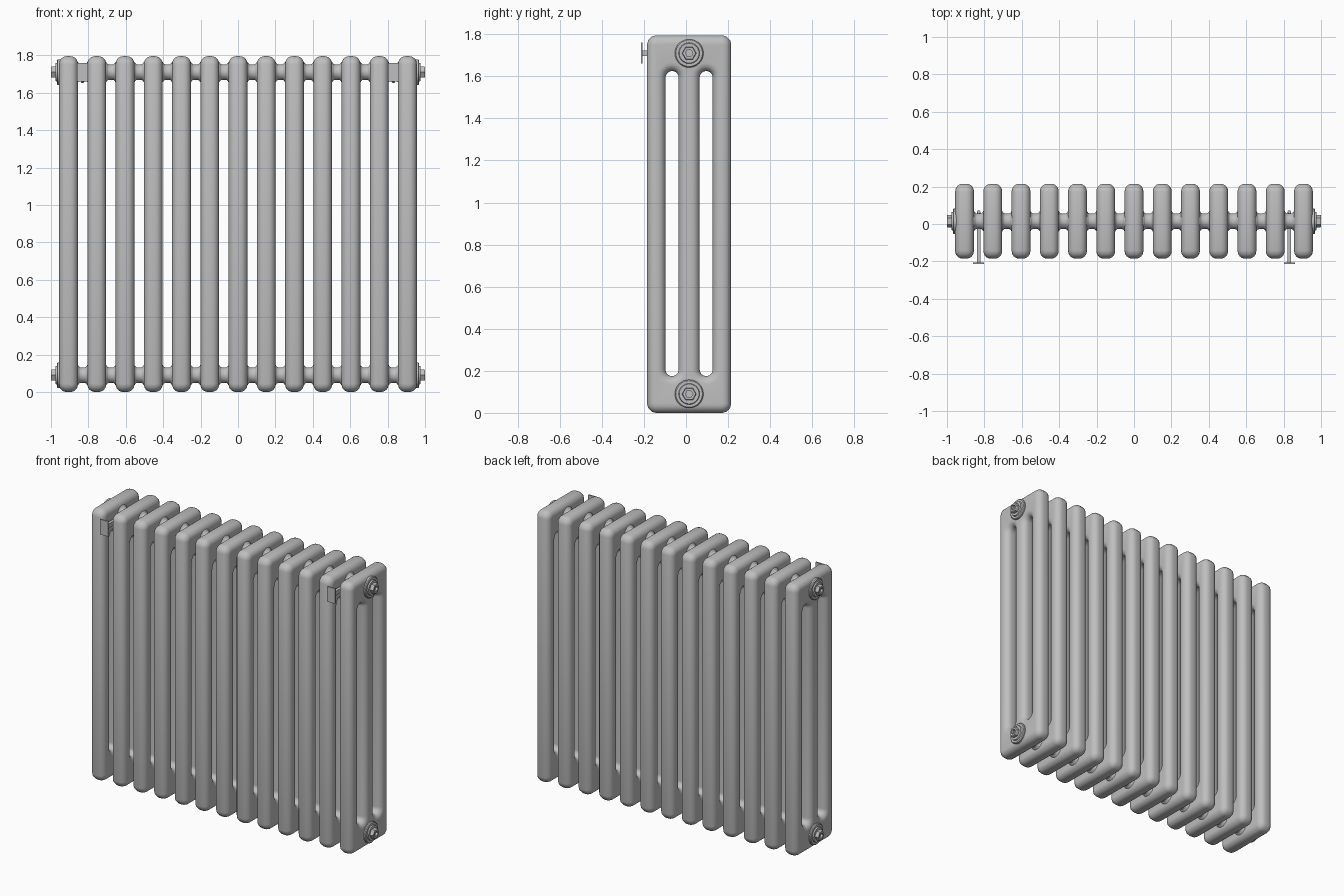
import bpy, bmesh, math
from mathutils import Matrix, Vector

cube = bpy.data.objects.get("Cube")
if cube:
    bpy.data.objects.remove(cube, do_unlink=True)

COUNT, PITCH = 13, 0.151      # number of sections and their spacing
YC, TOP = 0.015, 1.795        # depth centre and total height
HUBS = {"lower": 0.09, "upper": 1.71}
HALF, ROUND = 0.05, 0.04      # half thickness and edge rounding of a section

paint = bpy.data.materials.new("light grey enamel")
paint.use_nodes = True
grey = (0.52, 0.52, 0.52, 1)
paint.diffuse_color = grey
paint.node_tree.nodes["Principled BSDF"].inputs["Base Color"].default_value = grey


def add(name, mesh, loc=(0, 0, 0)):
    if not mesh.materials:
        mesh.materials.append(paint)
    ob = bpy.data.objects.new(name, mesh)
    ob.location = loc
    bpy.context.collection.objects.link(ob)
    return ob


def smooth(ob, angle=35):
    bpy.ops.object.select_all(action='DESELECT')
    ob.select_set(True)
    bpy.context.view_layer.objects.active = ob
    bpy.ops.object.shade_smooth_by_angle(angle=math.radians(angle))


def lathe(name, profile, sides=32):
    """Revolve (x, radius) pairs about the x axis."""
    bm = bmesh.new()
    rings = []
    for x, r in profile:
        if r == 0:
            rings.append([bm.verts.new((x, 0, 0))] * sides)
        else:
            turn = [2 * math.pi * i / sides for i in range(sides)]
            rings.append([bm.verts.new((x, r * math.cos(a), r * math.sin(a))) for a in turn])
    for a, b in zip(rings, rings[1:]):
        for i in range(sides):
            j = (i + 1) % sides
            bm.faces.new(list(dict.fromkeys((a[i], a[j], b[j], b[i]))))
    bmesh.ops.recalc_face_normals(bm, faces=bm.faces)
    mesh = bpy.data.meshes.new(name)
    bm.to_mesh(mesh)
    bm.free()
    return mesh


def box(name, size, loc):
    bm = bmesh.new()
    bmesh.ops.create_cube(bm, size=1, matrix=Matrix.Diagonal((*size, 1)))
    mesh = bpy.data.meshes.new(name)
    bm.to_mesh(mesh)
    bm.free()
    return add(name, mesh, loc)


def rounded(y0, y1, z0, z1, r, steps=8):
    """Points of a rounded rectangle."""
    pts = []
    corners = [(y1 - r, z1 - r), (y0 + r, z1 - r), (y0 + r, z0 + r), (y1 - r, z0 + r)]
    for k, (y, z) in enumerate(corners):
        for i in range(steps + 1):
            a = (k + i / steps) * math.pi / 2
            pts.append((y + r * math.cos(a), z + r * math.sin(a)))
    return pts


# Section: slotted outline with a rounded edge all round
curve = bpy.data.curves.new("section_outline", 'CURVE')
curve.dimensions, curve.fill_mode = '2D', 'BOTH'
curve.extrude, curve.bevel_depth, curve.bevel_resolution = HALF - ROUND, ROUND, 5
slot = 0.031 + ROUND
outlines = [rounded(-0.2 + ROUND, 0.2 - ROUND, ROUND, TOP - ROUND, 0.008, 3)]
for c in (-0.081, 0.081):
    outlines.append(rounded(c - slot, c + slot, 0.175 - ROUND, 1.625 + ROUND, slot - 0.0005))
for pts in outlines:
    sp = curve.splines.new('POLY')
    sp.points.add(len(pts) - 1)
    for p, (y, z) in zip(sp.points, pts):
        p.co = (y, z, 0, 1)
    sp.use_cyclic_u = True
helper = bpy.data.objects.new("section_outline", curve)
bpy.context.collection.objects.link(helper)
bpy.context.view_layer.update()
section = bpy.data.meshes.new_from_object(helper.evaluated_get(bpy.context.evaluated_depsgraph_get()))
bpy.data.objects.remove(helper, do_unlink=True)
section.materials.clear()
section.transform(Matrix(((0, 0, 1, 0), (1, 0, 0, 0), (0, 1, 0, 0), (0, 0, 0, 1))))
bm = bmesh.new()
bm.from_mesh(section)
bmesh.ops.remove_doubles(bm, verts=bm.verts, dist=0.0001)
bmesh.ops.recalc_face_normals(bm, faces=bm.faces)
bm.to_mesh(section)
bm.free()
first = -PITCH * (COUNT - 1) / 2
for i in range(COUNT):
    ob = add(f"section_{i + 1}", section, (first + i * PITCH, YC, 0))
smooth(ob)

# Flared pipe joints between the sections
gap = PITCH / 2 - HALF
joint = lathe("joint", [(-gap - 0.01, 0.058), (-gap, 0.055), (-gap + 0.006, 0.046), (-gap + 0.012, 0.042),
                        (gap - 0.012, 0.042), (gap - 0.006, 0.046), (gap, 0.055), (gap + 0.01, 0.058)])
for level, z in HUBS.items():
    for i in range(COUNT - 1):
        ob = add(f"{level}_joint_{i + 1}", joint, (first + (i + 0.5) * PITCH, YC, z))
smooth(ob, 50)

# End plugs: stepped flange, hexagonal nut and a recessed socket
face = -first + HALF
flange = lathe("flange", [(face - 0.01, 0.068), (face + 0.008, 0.068), (face + 0.013, 0.063),
                          (face + 0.013, 0.05), (face + 0.021, 0.047), (face + 0.021, 0)])
nut = lathe("nut", [(face + 0.01, 0.034), (0.996, 0.034), (1, 0.031), (1, 0.018),
                    (0.985, 0.018), (0.985, 0)], 6)
for level, z in HUBS.items():
    for side, turn in (("left", 0), ("right", math.pi)):
        for part, mesh in (("flange", flange), ("nut", nut)):
            ob = add(f"{side}_{level}_{part}", mesh, (0, YC, z))
            ob.rotation_euler.z = turn
            if part == "flange":
                smooth(ob)

# Wall brackets: plate, arm and a hook under the upper pipe
for side, s in (("left", 1), ("right", -1)):
    x, z = s * 5.5 * PITCH, HUBS["upper"]
    box(f"{side}_bracket_plate", (0.058, 0.009, 0.1), (x, -0.2105, z))
    box(f"{side}_bracket_arm", (0.02, 0.19, 0.028), (x, -0.117, z))
    hook = bpy.data.curves.new("hook", 'CURVE')
    hook.dimensions, hook.bevel_depth = '3D', 0.009
    sp = hook.splines.new('POLY')
    sp.points.add(16)
    for i, p in enumerate(sp.points):
        a = math.pi * (1 + i / 16)
        p.co = (0, 0.05 * math.cos(a), 0.05 * math.sin(a), 1)
    hook.use_fill_caps = True
    add(f"{side}_bracket_hook", hook, (x, YC, z))
